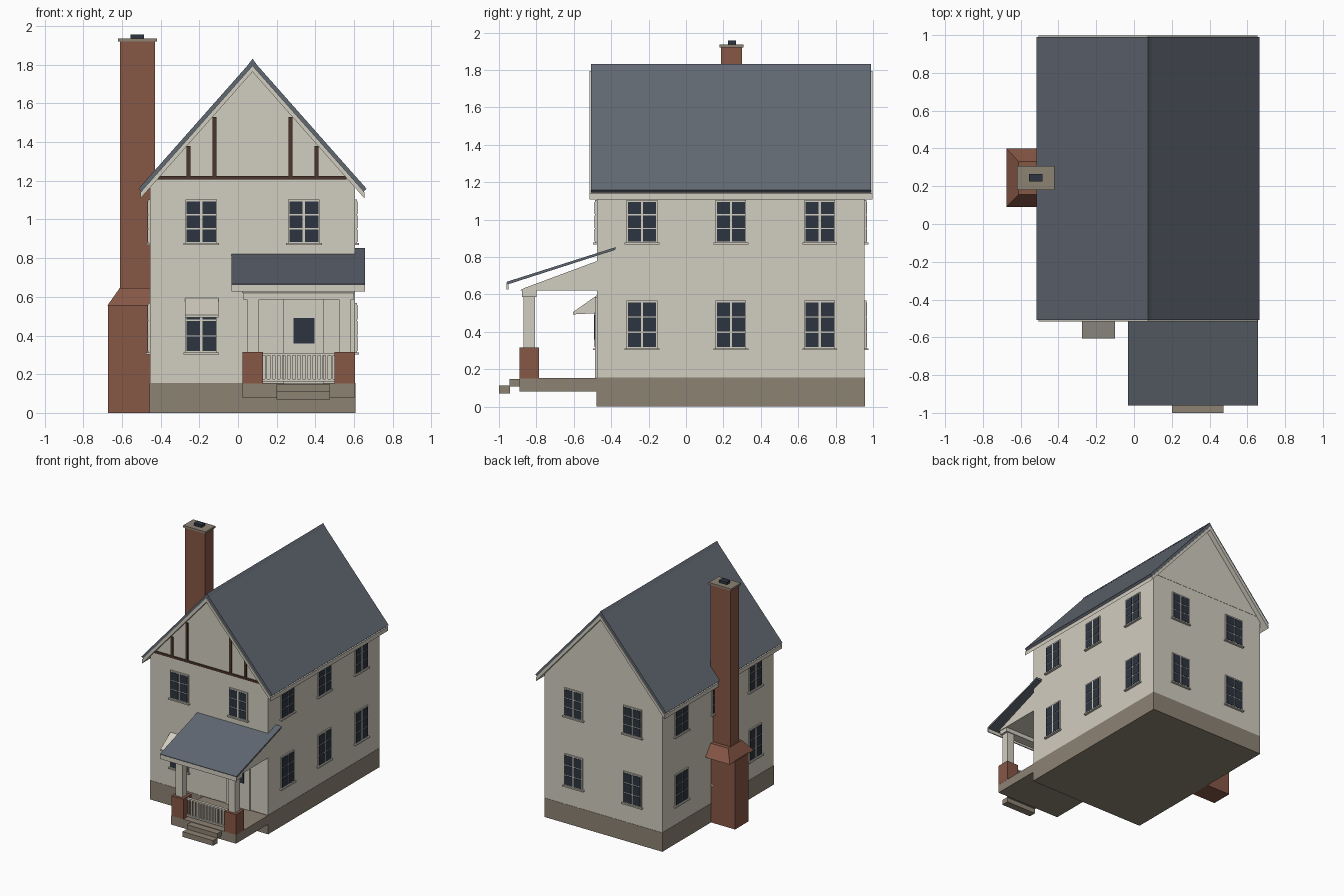
import bpy
import bmesh
from math import pi
from mathutils import Matrix, Vector

cube = bpy.data.objects.get("Cube")
if cube:
    bpy.data.objects.remove(cube, do_unlink=True)


def material(name, rgb):
    m = bpy.data.materials.new(name)
    m.use_nodes = True
    m.diffuse_color = (*rgb, 1)
    m.node_tree.nodes["Principled BSDF"].inputs["Base Color"].default_value = (*rgb, 1)
    return m


CREAM = material("cream render", (0.64, 0.61, 0.525))
BRICK = material("red brick", (0.24, 0.095, 0.06))
STONE = material("brown stone", (0.27, 0.225, 0.175))
SLATE = material("blue grey slate", (0.12, 0.14, 0.17))
GLASS = material("dark glass", (0.027, 0.036, 0.053))
TIMBER = material("dark timber", (0.072, 0.036, 0.024))


def finish(name, bm, mats):
    bmesh.ops.recalc_face_normals(bm, faces=bm.faces)
    mesh = bpy.data.meshes.new(name)
    bm.to_mesh(mesh)
    bm.free()
    for m in mats:
        mesh.materials.append(m)
    ob = bpy.data.objects.new(name, mesh)
    bpy.context.collection.objects.link(ob)
    return ob


def add_box(bm, x, y, z, index=0):
    lo, hi = Vector((x[0], y[0], z[0])), Vector((x[1], y[1], z[1]))
    mat = Matrix.Translation((lo + hi) / 2) @ Matrix.Diagonal((*(hi - lo), 1))
    verts = bmesh.ops.create_cube(bm, size=1, matrix=mat)["verts"]
    for f in {f for v in verts for f in v.link_faces}:
        f.material_index = index
    return verts


def box(name, x, y, z, mat):
    bm = bmesh.new()
    add_box(bm, x, y, z)
    return finish(name, bm, [mat])


def prism(name, profile, span, mat, axis="y"):
    """Extrude a profile (x,z along y, or y,z along x)."""
    bm = bmesh.new()
    place = (lambda p, t: (p[0], t, p[1])) if axis == "y" else (lambda p, t: (t, p[0], p[1]))
    face = bm.faces.new([bm.verts.new(place(p, span[0])) for p in profile])
    ext = bmesh.ops.extrude_face_region(bm, geom=[face])["geom"]
    shift = Vector(place((0, 0), span[1] - span[0]))
    bmesh.ops.translate(bm, vec=shift, verts=[g for g in ext if isinstance(g, bmesh.types.BMVert)])
    return finish(name, bm, [mat])


def window(name, loc, z0, z1, angle):
    """Framed window with two by three panes and a sill, facing -y before turning."""
    bm = bmesh.new()
    add_box(bm, (-0.082, 0.082), (-0.01, 0.005), (z0 - 0.005, z1 + 0.007))
    add_box(bm, (-0.093, 0.093), (-0.02, 0.005), (z0 - 0.013, z0 - 0.003))
    row = (z1 - z0) / 3
    for x in (-0.075, 0.006):
        for i in range(3):
            z = z0 + i * row
            add_box(bm, (x, x + 0.069), (-0.013, 0), (z + 0.004, z + row - 0.003), 1)
    ob = finish(name, bm, [CREAM, GLASS])
    ob.location = (*loc, 0)
    ob.rotation_euler.z = angle


# Main body
LEFT, RIGHT, FRONT, BACK, MID = -0.455, 0.605, -0.477, 0.955, 0.075
EAVE = 1.2
box("foundation", (LEFT - 0.002, RIGHT + 0.002), (FRONT - 0.002, BACK + 0.002), (0, 0.155), STONE)
box("walls", (LEFT, RIGHT), (FRONT, BACK), (0.15, EAVE), CREAM)
prism("gable", [(LEFT, EAVE), (RIGHT, EAVE), (MID, 1.79)], (FRONT - 0.002, BACK + 0.002), CREAM)

# Main roof
PITCH, RIDGE = 1.13, 1.825


def chevron(drop_top, drop_bottom, reach_top, reach_bottom):
    def pt(side, drop, reach):
        return (MID + side * reach, RIDGE - drop - PITCH * reach)
    return [pt(-1, drop_top, reach_top), pt(1, drop_top, 0), pt(1, drop_top, reach_top),
            pt(1, drop_bottom, reach_bottom), pt(1, drop_bottom, 0), pt(-1, drop_bottom, reach_bottom)]


prism("roof_slate", chevron(0, 0.03, 0.59, 0.575), (-0.507, 0.99), SLATE)
prism("roof_bargeboards", chevron(0.03, 0.062, 0.58, 0.58), (-0.515, 0.997), CREAM)
prism("ridge_cap", [(MID - 0.018, 1.806), (MID, 1.831), (MID + 0.018, 1.806)], (-0.507, 0.99), SLATE)

# Gable timbers
def timber(name, x, z):
    box(name, x, (FRONT - 0.01, FRONT), z, TIMBER)


timber("timber_beam", (-0.415, 0.56), (1.207, 1.225))
for i, (x, top) in enumerate([(-0.255, 1.38), (-0.122, 1.53), (0.272, 1.53), (0.405, 1.38)]):
    timber(f"timber_post_{i + 1}", (x - 0.01, x + 0.01), (1.225, top))

# Windows on all four walls
for floor, z0, z1 in (("lower", 0.315, 0.56), ("upper", 0.88, 1.097)):
    for i, x in enumerate((-0.19, 0.34)):
        if floor == "upper" or i == 0:
            window(f"front_{floor}_window_{i + 1}", (x, FRONT), z0, z1, 0)
        window(f"back_{floor}_window_{i + 1}", (x, BACK), z0, z1, pi)
    for i, y in enumerate((-0.235, 0.24, 0.715)):
        window(f"left_{floor}_window_{i + 1}", (RIGHT, y), z0, z1, pi / 2)
        window(f"right_{floor}_window_{i + 1}", (LEFT, y), z0, z1, -pi / 2)

# Awning over the front lower window
prism("awning", [(FRONT, 0.595), (-0.605, 0.505), (-0.605, 0.493), (FRONT, 0.5)],
      (-0.275, -0.1), CREAM, "x")

# Front door
box("door", (0.235, 0.445), (FRONT - 0.01, FRONT), (0.15, 0.585), CREAM)
box("door_glass", (0.287, 0.395), (FRONT - 0.015, FRONT), (0.36, 0.49), GLASS)

# Porch floor and steps
box("porch_floor", (0.02, RIGHT), (-0.89, FRONT), (0.08, 0.152), STONE)
box("upper_step", (0.2, 0.475), (-0.945, -0.885), (0.108, 0.148), STONE)
box("lower_step", (0.2, 0.475), (-1, -0.94), (0.07, 0.112), STONE)

# Porch piers and columns
for side, x in (("right", 0.0775), ("left", 0.5525)):
    box(f"{side}_pier", (x - 0.053, x + 0.053), (-0.89, -0.785), (0.15, 0.316), BRICK)
    box(f"{side}_column", (x - 0.031, x + 0.031), (-0.87, -0.808), (0.316, 0.59), CREAM)

# Porch railing
bm = bmesh.new()
for z in (0.162, 0.297):
    add_box(bm, (0.125, 0.505), (-0.85, -0.828), (z, z + 0.012))
for i in range(14):
    x = 0.145 + i * 0.0262
    add_box(bm, (x - 0.006, x + 0.006), (-0.845, -0.833), (0.165, 0.3))
finish("porch_railing", bm, [CREAM])

# Porch roof
box("porch_beam", (0.025, 0.6), (-0.877, -0.8), (0.587, 0.622), CREAM)
prism("porch_gable", [(-0.89, 0.62), (FRONT, 0.62), (FRONT, 0.778), (-0.87, 0.632)],
      (0.02, RIGHT), CREAM, "x")
prism("porch_slate", [(-0.96, 0.667), (-0.375, 0.853), (-0.379, 0.838), (-0.955, 0.653)],
      (-0.033, 0.657), SLATE, "x")
box("porch_fascia", (-0.033, 0.657), (-0.959, -0.95), (0.627, 0.662), CREAM)

# Chimney
box("chimney_base", (-0.673, LEFT), (0.155, 0.33), (0, 0.56), BRICK)
bm = bmesh.new()
for v in add_box(bm, (-0.675, LEFT), (0.09, 0.4), (0.555, 0.645)):
    if v.co.z > 0.6:
        v.co.x = max(v.co.x, -0.612)
        v.co.y = min(max(v.co.y, 0.155), 0.332)
finish("chimney_shoulder", bm, [BRICK])
box("chimney_shaft", (-0.61, -0.43), (0.187, 0.3), (0.6, 1.922), BRICK)
box("chimney_cap", (-0.62, -0.42), (0.18, 0.308), (1.92, 1.936), STONE)
box("chimney_pot", (-0.555, -0.485), (0.224, 0.266), (1.935, 1.957), GLASS)
